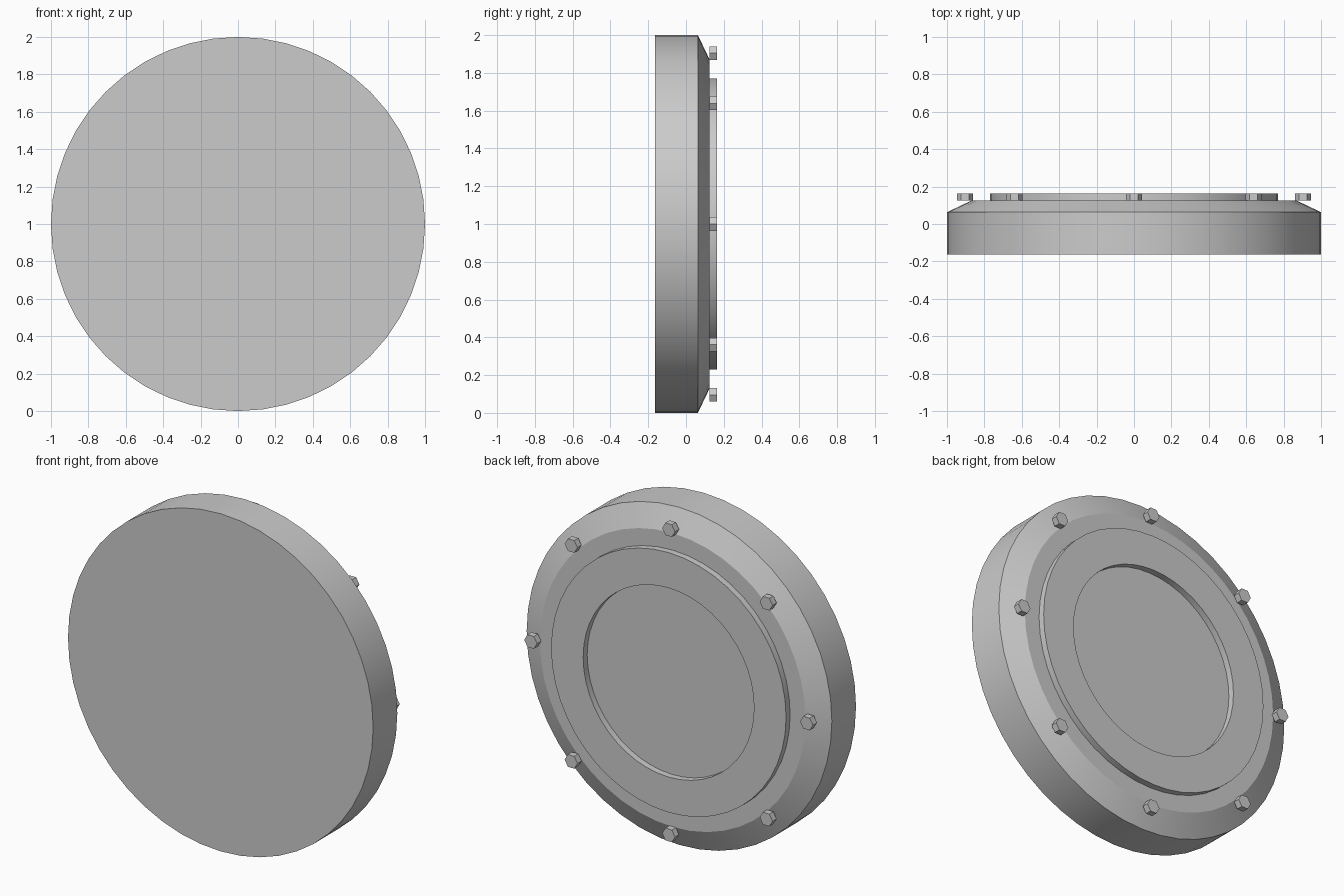
import bpy
import bmesh
from math import cos, sin, tau

cube = bpy.data.objects.get("Cube")
if cube:
    bpy.data.objects.remove(cube, do_unlink=True)

grey = bpy.data.materials.new("plain grey")
grey.use_nodes = True
COLOUR = (0.6, 0.6, 0.6, 1)
grey.diffuse_color = COLOUR
grey.node_tree.nodes["Principled BSDF"].inputs["Base Color"].default_value = COLOUR

BACK = 0.125   # flat rear face of the body
RAISED = 0.163  # top of the ring and bolt heads


def lathe(name, profile, sides, centre=(0, 1), hollow=False, smooth=True):
    """Turn a (radius, y) profile about the y axis; cap it or close it into a ring."""
    bm = bmesh.new()
    loops = [[bm.verts.new((centre[0] + r * cos(tau * i / sides), y,
                            centre[1] + r * sin(tau * i / sides)))
              for i in range(sides)] for r, y in profile]
    pairs = list(zip(loops, loops[1:]))
    if hollow:
        pairs.append((loops[-1], loops[0]))
    else:
        bm.faces.new(loops[0])
        bm.faces.new(loops[-1])
    for a, b in pairs:
        for i in range(sides):
            j = (i + 1) % sides
            bm.faces.new((a[i], a[j], b[j], b[i]))
    bmesh.ops.recalc_face_normals(bm, faces=bm.faces)
    mesh = bpy.data.meshes.new(name)
    bm.to_mesh(mesh)
    bm.free()
    mesh.materials.append(grey)
    obj = bpy.data.objects.new(name, mesh)
    bpy.context.collection.objects.link(obj)
    if smooth:
        bpy.ops.object.select_all(action='DESELECT')
        obj.select_set(True)
        bpy.context.view_layer.objects.active = obj
        bpy.ops.object.shade_smooth_by_angle(angle=0.3)
    return obj


# Disc body with a bevelled rear edge
lathe("disc_body", [(1, -0.163), (1, 0.063), (0.87, BACK)], 48)

# Raised flat ring on the rear face
lathe("raised_ring", [(0.77, BACK), (0.77, RAISED), (0.56, RAISED), (0.56, BACK)],
      48, hollow=True)

# Hexagonal bolt heads around the rim
for n in range(8):
    a = tau * n / 8
    lathe(f"bolt_{n + 1}", [(0.042, BACK), (0.042, RAISED)], 6,
          centre=(0.904 * cos(a), 1 + 0.904 * sin(a)), smooth=False)
